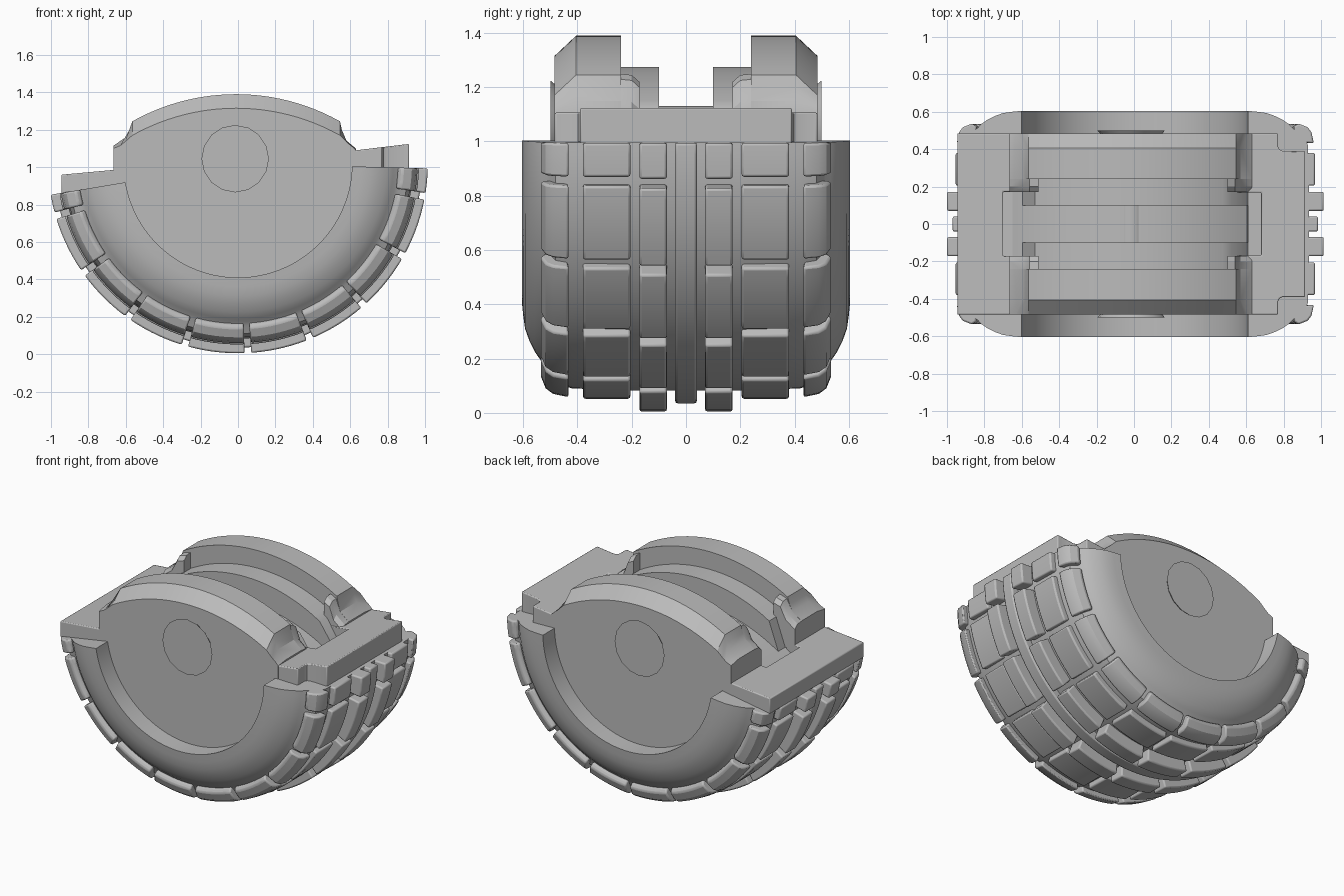
import bpy, bmesh
from math import sin, cos, radians, sqrt, pi

cube = bpy.data.objects.get("Cube")
if cube:
    bpy.data.objects.remove(cube, do_unlink=True)

CZ = 1.02                      # height of the wheel axis
A0, A1 = -170.5, -1.5          # angular span of the tyre, degrees

grey = bpy.data.materials.new("plain grey")
grey.use_nodes = True
COLOR = (0.5, 0.5, 0.5, 1)
grey.diffuse_color = COLOR
grey.node_tree.nodes["Principled BSDF"].inputs["Base Color"].default_value = COLOR


def finish(name, bm, bevel=0, cutter=None):
    bmesh.ops.recalc_face_normals(bm, faces=bm.faces)
    mesh = bpy.data.meshes.new(name)
    bm.to_mesh(mesh)
    bm.free()
    mesh.materials.append(grey)
    ob = bpy.data.objects.new(name, mesh)
    bpy.context.collection.objects.link(ob)
    bpy.ops.object.select_all(action='DESELECT')
    ob.select_set(True)
    bpy.context.view_layer.objects.active = ob
    if cutter:
        mod = ob.modifiers.new("hole", 'BOOLEAN')
        mod.object = cutter
        mod.solver = 'EXACT'
        bpy.ops.object.modifier_apply(modifier=mod.name)
    if bevel:
        mod = ob.modifiers.new("soft edges", 'BEVEL')
        mod.width, mod.segments = bevel, 2
        mod.limit_method, mod.angle_limit = 'ANGLE', radians(40)
    bpy.ops.object.shade_smooth_by_angle(angle=radians(30))
    return ob


def loft(bm, rings):
    """Closed solid through a row of matching point loops."""
    loops = [[bm.verts.new(p) for p in ring] for ring in rings]
    n = len(loops[0])
    for a, b in zip(loops, loops[1:]):
        for i in range(n):
            j = (i + 1) % n
            bm.faces.new((a[i], a[j], b[j], b[i]))
    bm.faces.new(loops[0])
    bm.faces.new(loops[-1][::-1])


def sweep(bm, profile, a0, a1):
    """Revolve a (radius, y) section about the wheel axis."""
    steps = max(3, round((a1 - a0) / 2.5))
    rings = []
    for k in range(steps + 1):
        a = radians(a0 + (a1 - a0) * k / steps)
        rings.append([(r * cos(a), y, CZ + r * sin(a)) for r, y in profile])
    loft(bm, rings)


# tyre carcass: rounded sidewalls and shallow crown
half = [(0.61, 0.605), (0.66, 0.6), (0.71, 0.593), (0.755, 0.577), (0.795, 0.557),
        (0.83, 0.533), (0.848, 0.513), (0.87, 0.5), (0.91, 0.48), (0.93, 0.42), (0.937, 0.2)]
bm = bmesh.new()
sweep(bm, half + [(r, -y) for r, y in half[::-1]], A0, A1)
finish("tyre_body", bm)

# tread: cross gaps share the same angles on every row
gaps = [-87 + 19.25 * k for k in range(-4, 5)]
edges = [A0] + [g + s for g in gaps for s in (-1.0, 1.0)] + [A1]
sectors = list(zip(edges[::2], edges[1::2]))


def tread(name, section, sides=(1, -1), spans=sectors):
    bm = bmesh.new()
    for s in sides:
        for a0, a1 in spans:
            sweep(bm, [(r, y * s) for r, y in section], a0, a1)
    finish(name, bm, 0.009)


def block(y0, y1, r):
    return [(0.9, y0), (r, y0), (r, y1), (0.9, y1)]


tread("tread_centre_rib", block(-0.04, 0.04, 0.985), (1,), [(A0, A1)])
tread("tread_inner_blocks", block(0.07, 0.172, 1.015))
tread("tread_middle_blocks", block(0.205, 0.38, 0.968))
tread("tread_shoulder_blocks", [(0.86, 0.44), (0.962, 0.432), (0.95, 0.49),
                                (0.93, 0.517), (0.88, 0.537), (0.855, 0.52)])

# axle hole cutter with a countersink on both faces
HX, HZ, SIDES = -0.015, 1.045, 16
bm = bmesh.new()
loft(bm, [[(HX + r * cos(2 * pi * i / SIDES), y, HZ + r * sin(2 * pi * i / SIDES))
           for i in range(SIDES)]
          for y, r in ((-0.5, 0.18), (-0.385, 0.085), (0.385, 0.085), (0.5, 0.18))])
cutter = finish("axle_cutter", bm)
cutter.hide_render = True


# hub: layered prisms sharing the lower disc outline
def lower_disc():
    pts = []
    for k in range(49):
        a = radians(-171 + 168.5 * k / 48)
        pts.append((0.613 * cos(a), CZ + 0.613 * sin(a)))
    return pts


def arc(x0, x1, top, radius, n=24):
    xs = [x0 + (x1 - x0) * k / n for k in range(n + 1)]
    return [(x, top - radius + sqrt(radius ** 2 - (x + 0.01) ** 2)) for x in xs]


def hub(name, layers, bevel=0):
    """layers: list of (y, upper outline); built for both sides."""
    for s, side in ((1, "back"), (-1, "front")):
        bm = bmesh.new()
        loft(bm, [[(x, y * s, z) for x, z in lower_disc() + top] for y, top in layers])
        finish(side + "_" + name, bm, bevel, cutter)


full = ([(0.63, 1.0), (0.63, 1.1), (0.57, 1.15), (0.555, 1.2)] + arc(0.545, -0.565, 1.39, 1.135)
        + [(-0.58, 1.2), (-0.6, 1.16), (-0.665, 1.115), (-0.665, 0.97)])
face = ([(0.63, 1.0), (0.63, 1.09), (0.61, 1.11), (0.585, 1.13)] + arc(0.545, -0.565, 1.315, 1.135)
        + [(-0.605, 1.135), (-0.63, 1.115), (-0.665, 1.1), (-0.665, 0.97)])
hub("cheek_plate", [(0.24, full), (0.405, full), (0.485, face)])

ledge = arc(0.52, -0.53, 1.275, 1.02)
hub("inner_ledge", [(0.1, ledge), (0.26, ledge)])

# narrow end stops beside the rope groove
for s, side in ((1, "back"), (-1, "front")):
    for outline, end in (([(0.63, 0.97), (0.63, 1.1), (0.57, 1.15), (0.54, 1.23), (0.5, 1.25), (0.5, 0.97)], "left"),
                         ([(-0.665, 0.95), (-0.665, 1.115), (-0.6, 1.16), (-0.56, 1.235), (-0.51, 1.25), (-0.51, 0.95)], "right")):
        bm = bmesh.new()
        loft(bm, [[(x, y * s, z - d * (z > 1)) for x, z in outline]
                  for y, d in ((0.172, 0.03), (0.2, 0.005), (0.25, 0))])
        finish(side + "_" + end + "_end_stop", bm)

# groove floor between the cheeks
bm = bmesh.new()
floor = lower_disc() + arc(0.62, -0.65, 1.12, 1.1)
loft(bm, [[(x, y, z) for x, z in floor] for y in (-0.3, 0.3)])
finish("groove_floor", bm, 0, cutter)
bpy.data.objects.remove(cutter, do_unlink=True)


# sloping slabs resting on the two cut ends of the tyre
def slab(name, side, bottom, top):
    outline = side + [(x, -y) for x, y in side[::-1]]
    bm = bmesh.new()
    loft(bm, [[(x, y, f(x)) for x, y in outline] for f in (bottom, top)])
    finish(name, bm, 0.006)


slab("left_slab", [(0.68, 0.168), (0.55, 0.168), (0.55, 0.484), (0.77, 0.484), (0.77, 0.415),
                   (0.778, 0.398), (0.795, 0.39), (0.915, 0.39)],
     lambda x: 0.96, lambda x: 1.09 + 0.12 * (x - 0.63))
slab("right_slab", [(-0.7, 0.172), (-0.6, 0.172), (-0.6, 0.484), (-0.945, 0.484)],
     lambda x: 0.9 + 0.15 * (x + 0.665), lambda x: 0.985 + 0.09 * (x + 0.665))
